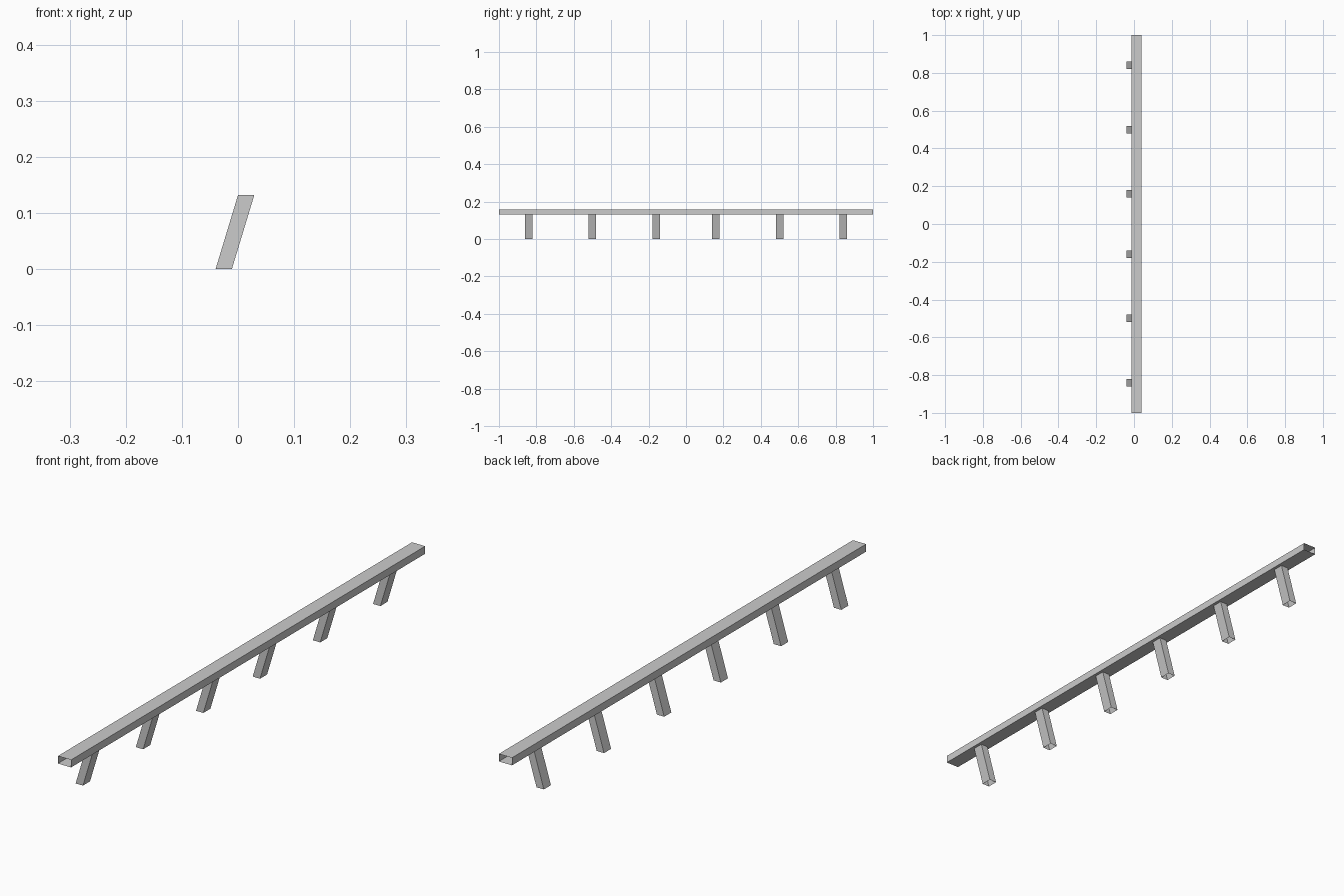
import bpy

if "Cube" in bpy.data.objects:
    bpy.data.objects.remove(bpy.data.objects["Cube"])


def open_tube(name, start, end):
    """Thin-walled tube with open ends, joining two matching loops of points."""
    n = len(start)
    faces = [(i, (i + 1) % n, n + (i + 1) % n, n + i) for i in range(n)]
    mesh = bpy.data.meshes.new(name)
    mesh.from_pydata(start + end, [], faces)
    obj = bpy.data.objects.new(name, mesh)
    bpy.context.collection.objects.link(obj)
    return obj


def rect(x0, x1, y0, y1, z):
    return [(x0, y0, z), (x1, y0, z), (x1, y1, z), (x0, y1, z)]


RAIL_BOTTOM, RAIL_TOP = 0.132, 0.159

# Long hollow rail, open at both ends
section = [(-0.012, RAIL_BOTTOM), (-0.012, RAIL_TOP),
           (0.04, RAIL_TOP), (0.04, RAIL_BOTTOM)]
open_tube("rail", [(x, 1, z) for x, z in section],
          [(x, -1, z) for x, z in section])

# Six slanted hollow legs in mirrored pairs
HALF = 0.02
for i, dist in enumerate((0.16, 0.5, 0.84)):
    for side, label in ((-1, "front"), (1, "back")):
        y = side * dist
        open_tube(f"leg_{label}_{i + 1}",
                  rect(-0.04, -0.011, y - HALF, y + HALF, 0),
                  rect(0.0, 0.029, y - HALF, y + HALF, RAIL_BOTTOM))
